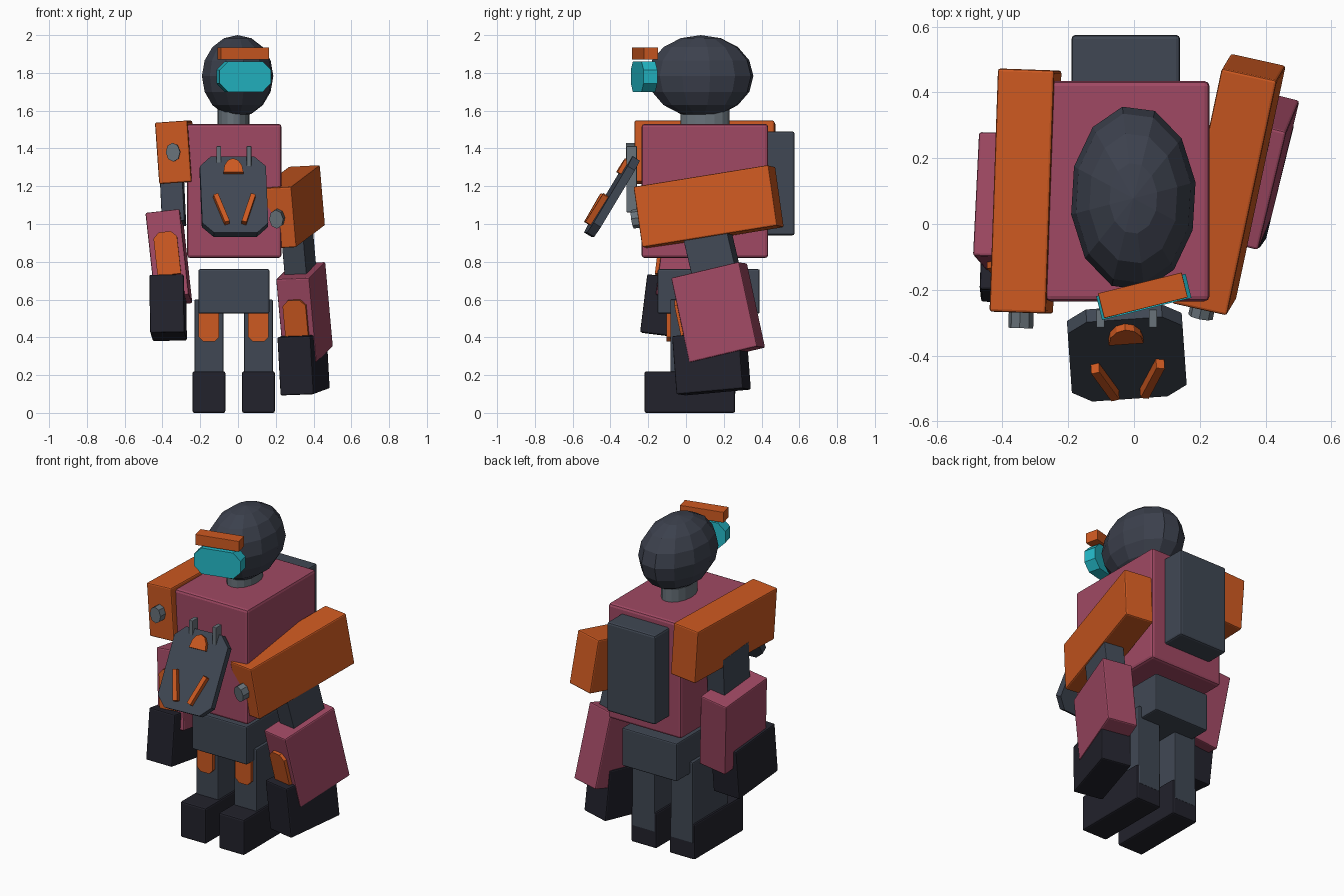
import bpy, bmesh
from math import radians, cos, sin, pi
from mathutils import Matrix, Euler, Vector

if "Cube" in bpy.data.objects:
    bpy.data.objects.remove(bpy.data.objects["Cube"])


def material(name, rgb):
    m = bpy.data.materials.new(name)
    m.use_nodes = True
    col = (*rgb, 1)
    m.diffuse_color = col
    m.node_tree.nodes["Principled BSDF"].inputs["Base Color"].default_value = col
    return m


SLATE = material("slate", (0.051, 0.064, 0.088))
HELMET = material("dark helmet", (0.045, 0.052, 0.074))
BLACK = material("blue black", (0.016, 0.016, 0.025))
PLUM = material("plum", (0.35, 0.066, 0.125))
ORANGE = material("orange", (0.61, 0.1, 0.015))
TEAL = material("teal", (0.017, 0.48, 0.57))
GREY = material("steel grey", (0.14, 0.17, 0.195))


def pose(loc, rot=(0, 0, 0)):
    turn = Euler([radians(a) for a in rot]).to_matrix().to_4x4()
    return Matrix.Translation(loc) @ turn


def finish(name, bm, mat, matrix):
    bmesh.ops.recalc_face_normals(bm, faces=bm.faces[:])
    mesh = bpy.data.meshes.new(name)
    bm.to_mesh(mesh)
    bm.free()
    mesh.materials.append(mat)
    obj = bpy.data.objects.new(name, mesh)
    bpy.context.collection.objects.link(obj)
    obj.matrix_world = matrix
    return obj


def box(name, size, matrix, mat, bevel=0.008):
    bm = bmesh.new()
    bmesh.ops.create_cube(bm, size=1)
    bmesh.ops.scale(bm, vec=size, verts=bm.verts)
    obj = finish(name, bm, mat, matrix)
    if bevel:
        mod = obj.modifiers.new("edge", "BEVEL")
        mod.width = bevel
        mod.segments = 2
    return obj


def prism(name, outline, depth, matrix, mat):
    """Extrude an x/z outline along y, centred on its depth."""
    bm = bmesh.new()
    face = bm.faces.new([bm.verts.new((x, -depth / 2, z)) for x, z in outline])
    ext = bmesh.ops.extrude_face_region(bm, geom=[face])
    moved = [v for v in ext["geom"] if isinstance(v, bmesh.types.BMVert)]
    bmesh.ops.translate(bm, vec=(0, depth, 0), verts=moved)
    return finish(name, bm, mat, matrix)


def cut_rect(w, h, top, bottom):
    """Rectangle outline with its top and bottom corners cut off."""
    x, z = w / 2, h / 2
    pts = [(-x + bottom, -z), (x - bottom, -z), (x, -z + bottom), (x, z - top),
           (x - top, z), (-x + top, z), (-x, z - top), (-x, -z + bottom)]
    return [p for i, p in enumerate(pts) if p != pts[i - 1]]


def arc(n, rx, rz, sweep=2 * pi):
    steps = n if sweep > 6 else n - 1
    return [(rx * cos(sweep * i / steps), rz * sin(sweep * i / steps)) for i in range(n)]


# Torso, backpack and pelvis
box("torso", (0.5, 0.67, 0.71), pose((-0.02, 0.1, 1.175)), PLUM, 0.016)
box("backpack", (0.33, 0.16, 0.55), pose((-0.025, 0.495, 1.215)), SLATE, 0.012)
box("pelvis", (0.375, 0.54, 0.235), pose((-0.022, 0.12, 0.643)), SLATE)

# Neck
bm = bmesh.new()
bmesh.ops.create_cone(bm, cap_ends=True, segments=16, radius1=1, radius2=1, depth=0.1)
bmesh.ops.scale(bm, vec=(0.085, 0.13, 1), verts=bm.verts)
finish("neck", bm, GREY, pose((-0.024, 0.1, 1.56)))

# Faceted helmet, turned and then stretched front to back
bm = bmesh.new()
bmesh.ops.create_uvsphere(bm, u_segments=12, v_segments=8, radius=1)
bmesh.ops.rotate(bm, matrix=Matrix.Rotation(radians(10), 3, "Z"), verts=bm.verts)
bmesh.ops.scale(bm, vec=(0.192, 0.283, 0.217), verts=bm.verts)
finish("helmet", bm, HELMET, pose((-0.002, 0.078, 1.783)))

# Visor and brow
prism("visor", cut_rect(0.28, 0.16, 0.045, 0.045), 0.075,
      pose((0.03, -0.222, 1.78), (0, 0, 14)), TEAL)
box("brow", (0.262, 0.078, 0.065), pose((0.027, -0.217, 1.903), (0, 0, 14)), ORANGE, 0.002)

# Legs, shoes and thigh plates
for side, x in (("right", -0.154), ("left", 0.108)):
    box(side + "_leg", (0.152, 0.345, 0.5), pose((x, 0.09, 0.35)), SLATE, 0.006)
    box(side + "_shoe", (0.174, 0.48, 0.22), pose((x, 0.02, 0.11)), BLACK, 0.01)
    prism(side + "_thigh_plate", cut_rect(0.108, 0.22, 0, 0.025), 0.025,
          pose((x, -0.092, 0.487)), ORANGE)

# Arms: upper arm, elbow, forearm and fist, each as (location, rotation)
ARMS = {
    "right": (((-0.33, 0.1, 1.38), (0, -4, -2)),
              ((-0.345, 0.08, 1.14), (-7, -3, -2)),
              ((-0.366, 0.06, 0.82), (-7, -6.5, -2)),
              ((-0.37, -0.04, 0.557), (-7, -1, -2))),
    "left": (((0.288, 0.12, 1.09), (9, -3, -12.5)),
             ((0.32, 0.13, 0.87), (14, -2, -13)),
             ((0.352, 0.17, 0.53), (13, -2, -14)),
             ((0.347, 0.135, 0.265), (5, -2, -14))),
}
for side, joints in ARMS.items():
    upper, elbow, fore, fist = [pose(*j) for j in joints]
    box(side + "_upper_arm", (0.172, 0.74, 0.325), upper, ORANGE)
    box(side + "_elbow", (0.12, 0.24, 0.28), elbow, SLATE, 0.004)
    box(side + "_forearm", (0.182, 0.38, 0.46), fore, PLUM)
    box(side + "_fist", (0.182, 0.365, 0.31), fist, BLACK)
    prism(side + "_shoulder_bolt", arc(8, 0.038, 0.05), 0.07,
          upper @ pose((0, -0.382, 0)), GREY)
    prism(side + "_forearm_plate", cut_rect(0.125, 0.23, 0.03, 0), 0.03,
          fore @ pose((0, -0.195, 0)), ORANGE)

# Slanted chest panel with an emblem dome and two ribs
panel = pose((-0.022, -0.392, 1.145), (-31, 0, 4))
prism("chest_panel", cut_rect(0.35, 0.47, 0.06, 0.06), 0.045, panel, SLATE)
prism("chest_dome", arc(7, 0.053, 0.085, pi), 0.03,
      panel @ pose((0, -0.03, 0.125)), ORANGE)
for side, s in (("right", -1), ("left", 1)):
    box(side + "_chest_rib", (0.027, 0.04, 0.18),
        panel @ pose((s * 0.072, -0.035, -0.1), (0, s * 18, 0)), ORANGE, 0.002)
    # Upright posts joining the panel to the torso
    box(side + "_panel_post", (0.025, 0.055, 0.35),
        pose((-0.022 + s * 0.08, -0.288, 1.237)), GREY, 0.003)
